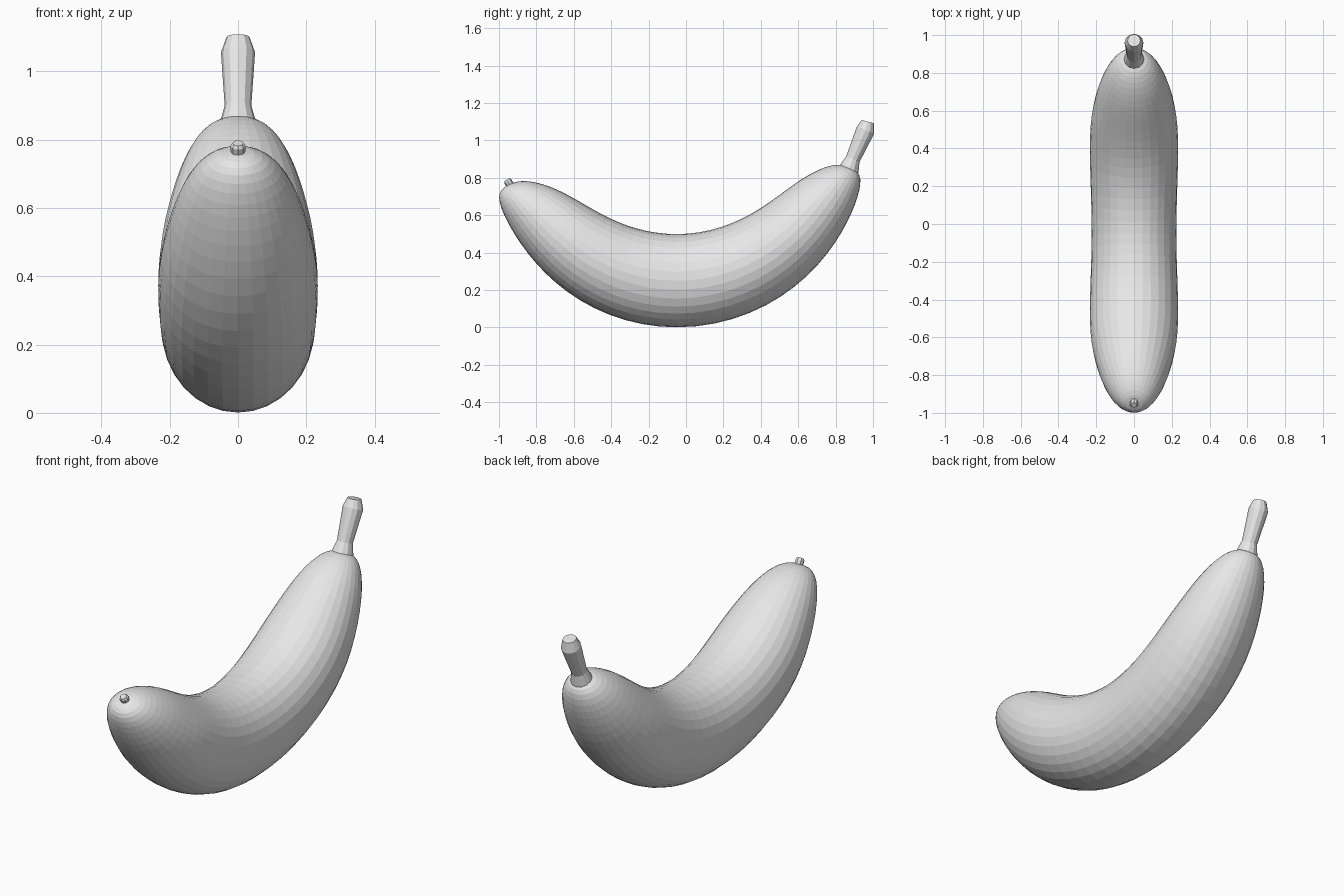
import bpy, bmesh
from math import sin, cos, pi, radians
from mathutils import Vector

cube = bpy.data.objects.get("Cube")
if cube:
    bpy.data.objects.remove(cube)

# Single material
grey = bpy.data.materials.new("light_grey")
grey.use_nodes = True
colour = (0.8, 0.8, 0.8, 1)
grey.diffuse_color = colour
grey.node_tree.nodes["Principled BSDF"].inputs["Base Color"].default_value = colour


def loft(name, rings, sides):
    """Skin elliptical rings given as (centre, in-plane axis, x radius, in-plane radius)."""
    bm = bmesh.new()
    loops = []
    for centre, axis, rx, rn in rings:
        angles = [2 * pi * i / sides for i in range(sides)]
        loops.append([bm.verts.new(centre + Vector((rx * cos(a), 0, 0)) + axis * rn * sin(a))
                      for a in angles])
    for low, high in zip(loops, loops[1:]):
        for i in range(sides):
            j = (i + 1) % sides
            bm.faces.new((low[i], low[j], high[j], high[i]))
    bm.faces.new(loops[0])
    bm.faces.new(loops[-1])
    bmesh.ops.recalc_face_normals(bm, faces=bm.faces)
    mesh = bpy.data.meshes.new(name)
    bm.to_mesh(mesh)
    bm.free()
    mesh.materials.append(grey)
    obj = bpy.data.objects.new(name, mesh)
    bpy.context.collection.objects.link(obj)
    return obj


def body_ring(phi):
    """Cross-section of the fruit, swept around a bend centre above it."""
    u = abs(sin(phi))
    front = phi < 0
    bend = radians(61.5 if front else 67) * sin(phi)
    dist = 1 - 0.083 * u**2 + 0.101 * u**6 + (0.008 if front else -0.01) * u**4
    half = 0.249 * cos(phi) ** 0.75
    t = min(1, abs(phi) / radians(40))
    wide = half * (0.9 + 0.16 * t * t * (3 - 2 * t))
    out = Vector((0, sin(bend), -cos(bend)))
    return Vector((0, -0.05, 1.25)) + out * dist, out, wide, half


def tube(name, points, sides):
    """Round tapered tube along (y, z, radius) points."""
    path = [Vector((0, y, z)) for y, z, r in points]
    rings = []
    for i, (y, z, r) in enumerate(points):
        along = (path[min(i + 1, len(path) - 1)] - path[max(i - 1, 0)]).normalized()
        rings.append((path[i], Vector((0, along.z, -along.y)), r, r))
    return loft(name, rings, sides)


# Curved fruit body, rings closer together towards both ends
steps = 44
limit = radians(88)
loft("fruit_body", [body_ring(limit * (2 * i / steps - 1)) for i in range(steps + 1)], 32)

# Stem with flared collar and thicker cut end
tube("stem", [(0.85, 0.8, 0.06), (0.873, 0.85, 0.053), (0.892, 0.9, 0.039),
              (0.96, 1.055, 0.05), (0.972, 1.1, 0.034)], 12)

# Small blossom nub on the front tip
tube("tip_nub", [(-0.93, 0.745, 0.02), (-0.953, 0.782, 0.022), (-0.958, 0.79, 0.016)], 8)
